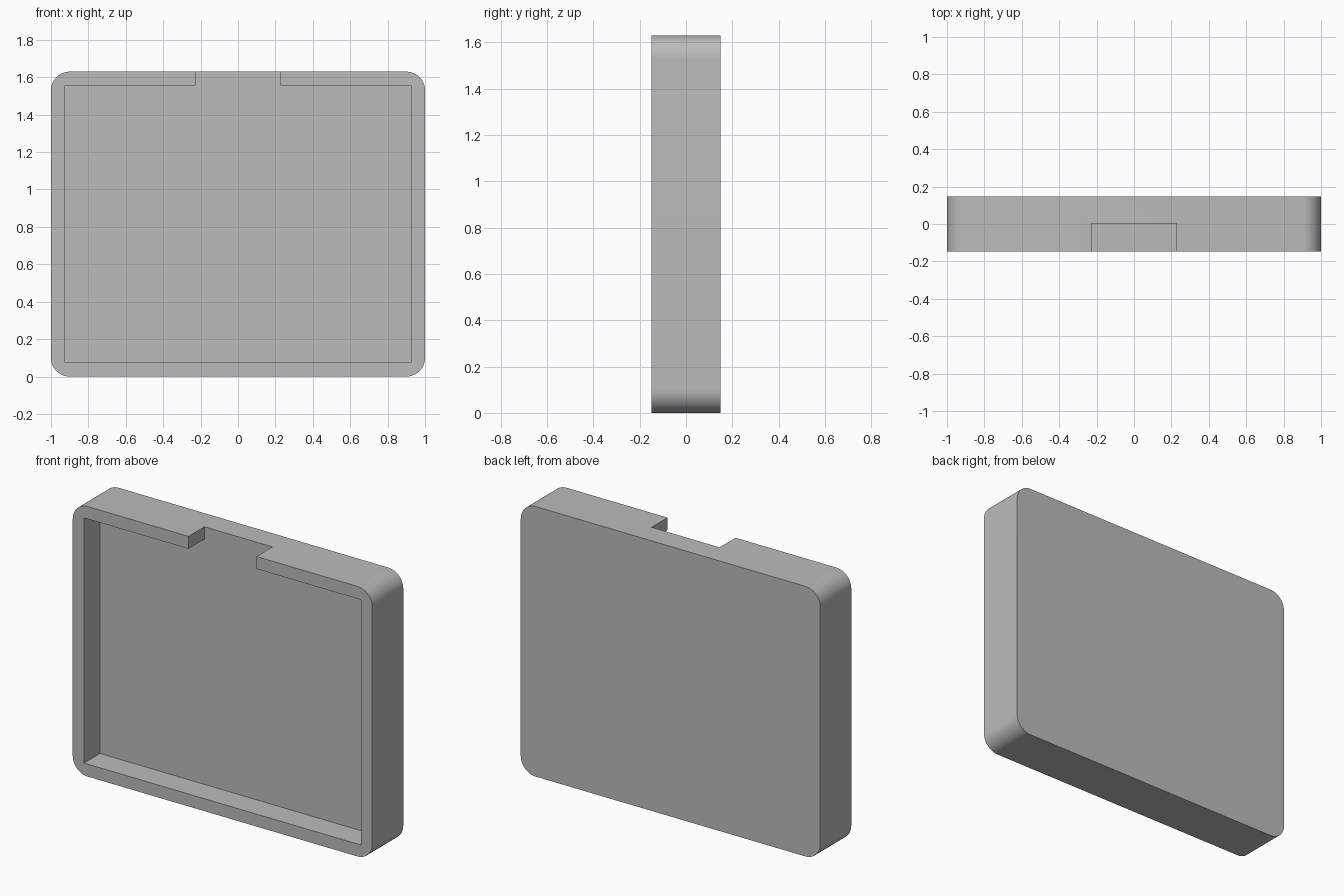
import bpy
import bmesh
from math import cos, sin, pi, radians

if "Cube" in bpy.data.objects:
    bpy.data.objects.remove(bpy.data.objects["Cube"], do_unlink=True)

WIDTH, HEIGHT, DEPTH = 2.0, 1.63, 0.296
RADIUS = 0.1
WALL = 0.075
NOTCH = 0.227       # half width of the gap in the top wall
FLOOR_Y = 0.004     # depth at which the recess ends

grey = bpy.data.materials.new("matte grey")
grey.use_nodes = True
colour = (0.5, 0.5, 0.5, 1)
grey.diffuse_color = colour
grey.node_tree.nodes["Principled BSDF"].inputs["Base Color"].default_value = colour


def extrude_outline(name, outline, y0, y1):
    """Solid made by extruding an (x, z) outline from y0 to y1."""
    bm = bmesh.new()
    face = bm.faces.new([bm.verts.new((x, y0, z)) for x, z in outline])
    new = bmesh.ops.extrude_face_region(bm, geom=[face])["geom"]
    verts = [g for g in new if isinstance(g, bmesh.types.BMVert)]
    bmesh.ops.translate(bm, verts=verts, vec=(0, y1 - y0, 0))
    bmesh.ops.recalc_face_normals(bm, faces=bm.faces[:])
    mesh = bpy.data.meshes.new(name)
    bm.to_mesh(mesh)
    bm.free()
    mesh.materials.append(grey)
    obj = bpy.data.objects.new(name, mesh)
    bpy.context.collection.objects.link(obj)
    return obj


def rounded_rectangle(w, h, r, steps=16):
    """Outline standing on z = 0, corner by corner."""
    corners = [(w / 2 - r, h - r), (r - w / 2, h - r), (r - w / 2, r), (w / 2 - r, r)]
    return [(cx + r * cos(a), cz + r * sin(a))
            for q, (cx, cz) in enumerate(corners)
            for a in [(q + i / steps) * pi / 2 for i in range(steps + 1)]]


# Tray body
tray = extrude_outline("tray", rounded_rectangle(WIDTH, HEIGHT, RADIUS),
                       -DEPTH / 2, DEPTH / 2)

# Recess with the notch through the top wall
inner = WIDTH / 2 - WALL
top = HEIGHT - WALL
half = [(inner, WALL), (inner, top), (NOTCH, top), (NOTCH, HEIGHT + 0.1)]
recess = extrude_outline("recess_cutter", half + [(-x, z) for x, z in reversed(half)],
                         -DEPTH, FLOOR_Y)
recess.hide_render = True

cut = tray.modifiers.new("recess", 'BOOLEAN')
cut.operation = 'DIFFERENCE'
cut.solver = 'EXACT'
cut.object = recess

bpy.ops.object.select_all(action='DESELECT')
tray.select_set(True)
bpy.context.view_layer.objects.active = tray
bpy.ops.object.modifier_apply(modifier=cut.name)
bpy.data.objects.remove(recess, do_unlink=True)

# Smooth round corners, crisp edges
bpy.ops.object.shade_smooth_by_angle(angle=radians(30))
